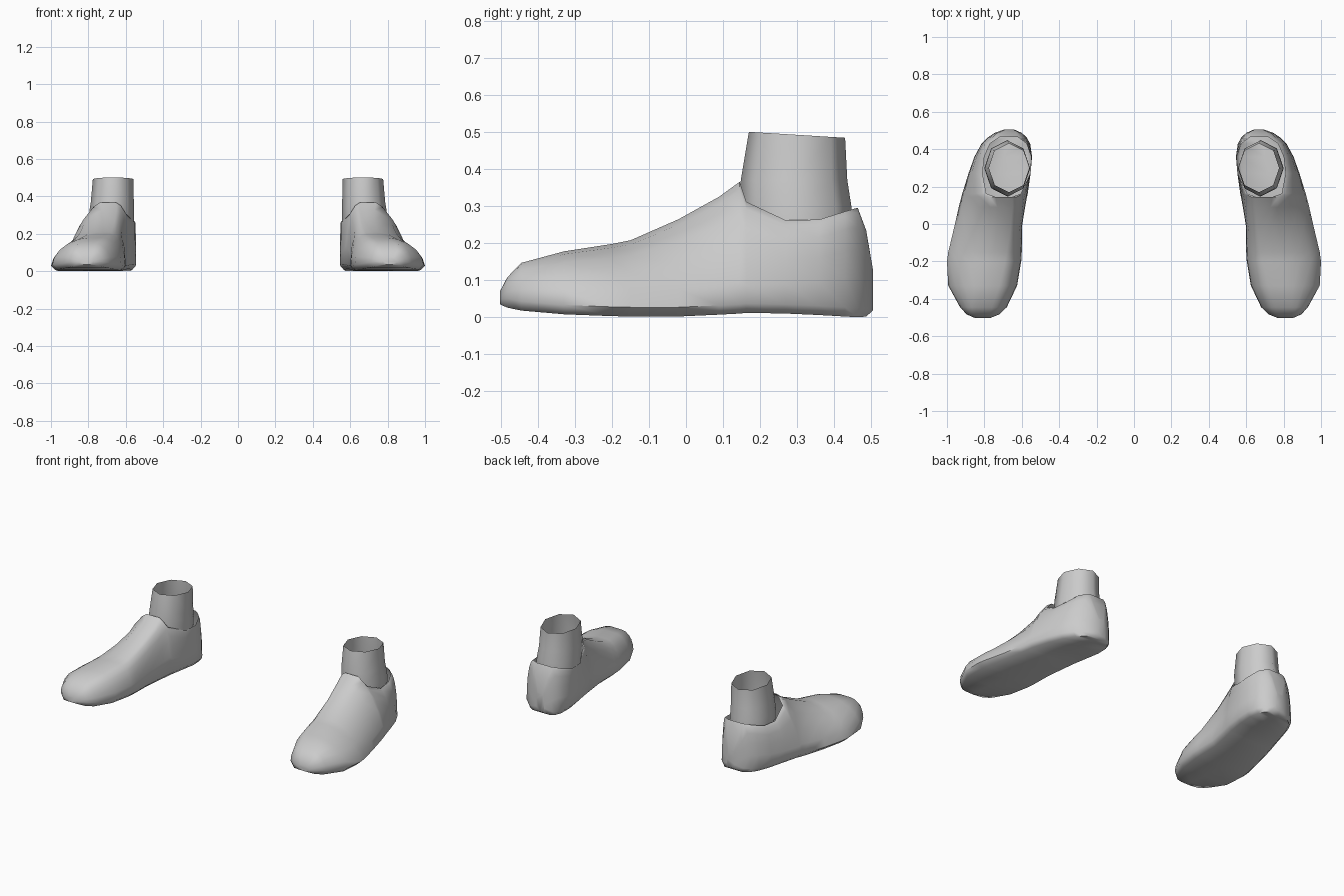
import bpy, bmesh, math

if "Cube" in bpy.data.objects:
    bpy.data.objects.remove(bpy.data.objects["Cube"])

grey = bpy.data.materials.new("plain grey")
grey.diffuse_color = (0.6, 0.6, 0.6, 1)
grey.use_nodes = True
grey.node_tree.nodes["Principled BSDF"].inputs["Base Color"].default_value = grey.diffuse_color


def finish(name, bm, angle):
    """Turn a bmesh into a smooth object, mirrored to the other foot."""
    bmesh.ops.recalc_face_normals(bm, faces=bm.faces)
    mesh = bpy.data.meshes.new(name)
    bm.to_mesh(mesh)
    bm.free()
    mesh.materials.append(grey)
    obj = bpy.data.objects.new(name, mesh)
    bpy.context.collection.objects.link(obj)
    bpy.ops.object.select_all(action='DESELECT')
    obj.select_set(True)
    bpy.context.view_layer.objects.active = obj
    bpy.ops.object.shade_smooth_by_angle(angle=math.radians(angle))
    obj.modifiers.new("other_foot", 'MIRROR')
    return obj


# Shoe cross-sections from toe to heel:
# y, inner edge, outer edge, sole z, top z, top inner x, top outer x, outer slope
SECTIONS = [
    (-0.503, 0.770, 0.850, 0.035, 0.070, 0.79, 0.83, 1.0),
    (-0.483, 0.720, 0.895, 0.026, 0.108, 0.77, 0.85, 1.0),
    (-0.445, 0.680, 0.930, 0.018, 0.147, 0.76, 0.84, 1.0),
    (-0.330, 0.625, 0.993, 0.008, 0.178, 0.72, 0.80, 1.1),
    (-0.200, 0.603, 1.000, 0.003, 0.198, 0.69, 0.76, 1.2),
    (-0.150, 0.600, 0.993, 0.002, 0.208, 0.68, 0.75, 1.25),
    (-0.020, 0.600, 0.962, 0.002, 0.265, 0.66, 0.73, 1.35),
    (0.090, 0.582, 0.937, 0.007, 0.326, 0.65, 0.73, 1.45),
    (0.145, 0.572, 0.923, 0.010, 0.366, 0.65, 0.74, 1.45),
    (0.163, 0.568, 0.918, 0.012, 0.312, 0.605, 0.79, 1.45),
    (0.270, 0.553, 0.885, 0.010, 0.262, 0.555, 0.81, 1.2),
    (0.360, 0.545, 0.853, 0.006, 0.264, 0.55, 0.80, 1.1),
    (0.430, 0.555, 0.815, 0.002, 0.286, 0.575, 0.77, 1.0),
    (0.464, 0.575, 0.780, 0.000, 0.296, 0.62, 0.72, 1.0),
    (0.487, 0.600, 0.745, 0.002, 0.235, 0.63, 0.715, 1.0),
    (0.505, 0.640, 0.695, 0.018, 0.130, 0.65, 0.685, 1.0),
]
STEPS = 5


def shoe_ring(y, xi, xo, zb, zt, ti, to, slope):
    """Closed ring: inner side upward, outer side downward, then the sole."""
    low = zb + min(0.025, (zt - zb) * 0.4)

    def side(edge, top, e):
        pts = []
        for k in range(STEPS + 1):
            a = k / STEPS * math.pi / 2
            c, s = max(0, math.cos(a)) ** e, math.sin(a) ** e
            pts.append((top + (edge - top) * c, y, low + (zt - low) * s))
        return pts

    inset = 0.07 * (xo - xi)
    return (side(xi, ti, 1.0) + side(xo, to, slope)[::-1]
            + [(xo - inset, y, zb), ((xi + xo) / 2, y, zb), (xi + inset, y, zb)])


# Shoe body, left open on top along the collar
bm = bmesh.new()
rings = [[bm.verts.new(p) for p in shoe_ring(*s)] for s in SECTIONS]
n = len(rings[0])
for s, a, b in zip(SECTIONS, rings, rings[1:]):
    for i in range(n):
        if i == STEPS and 0.14 < s[0] < 0.46:
            continue
        j = (i + 1) % n
        bm.faces.new((a[i], a[j], b[j], b[i]))
bm.faces.new(rings[0])
bm.faces.new(rings[-1])
finish("shoes", bm, 60)

# Ankle tubes, open at the top: centre x, centre y, radius x, radius y, z, tilt
ANKLE = [
    (0.678, 0.298, 0.122, 0.150, 0.240, 0.0),
    (0.677, 0.297, 0.121, 0.150, 0.300, 0.0),
    (0.672, 0.292, 0.115, 0.144, 0.370, 0.0),
    (0.668, 0.300, 0.108, 0.130, 0.493, -0.008),
]
bm = bmesh.new()
rings = []
for cx, cy, rx, ry, z, tilt in ANKLE:
    ring = []
    for k in range(8):
        a = k * math.pi / 4
        ring.append(bm.verts.new((cx + rx * math.cos(a), cy + ry * math.sin(a),
                                  z + tilt * math.sin(a))))
    rings.append(ring)
for a, b in zip(rings, rings[1:]):
    for i in range(8):
        j = (i + 1) % 8
        bm.faces.new((a[i], a[j], b[j], b[i]))
finish("ankles", bm, 60)
